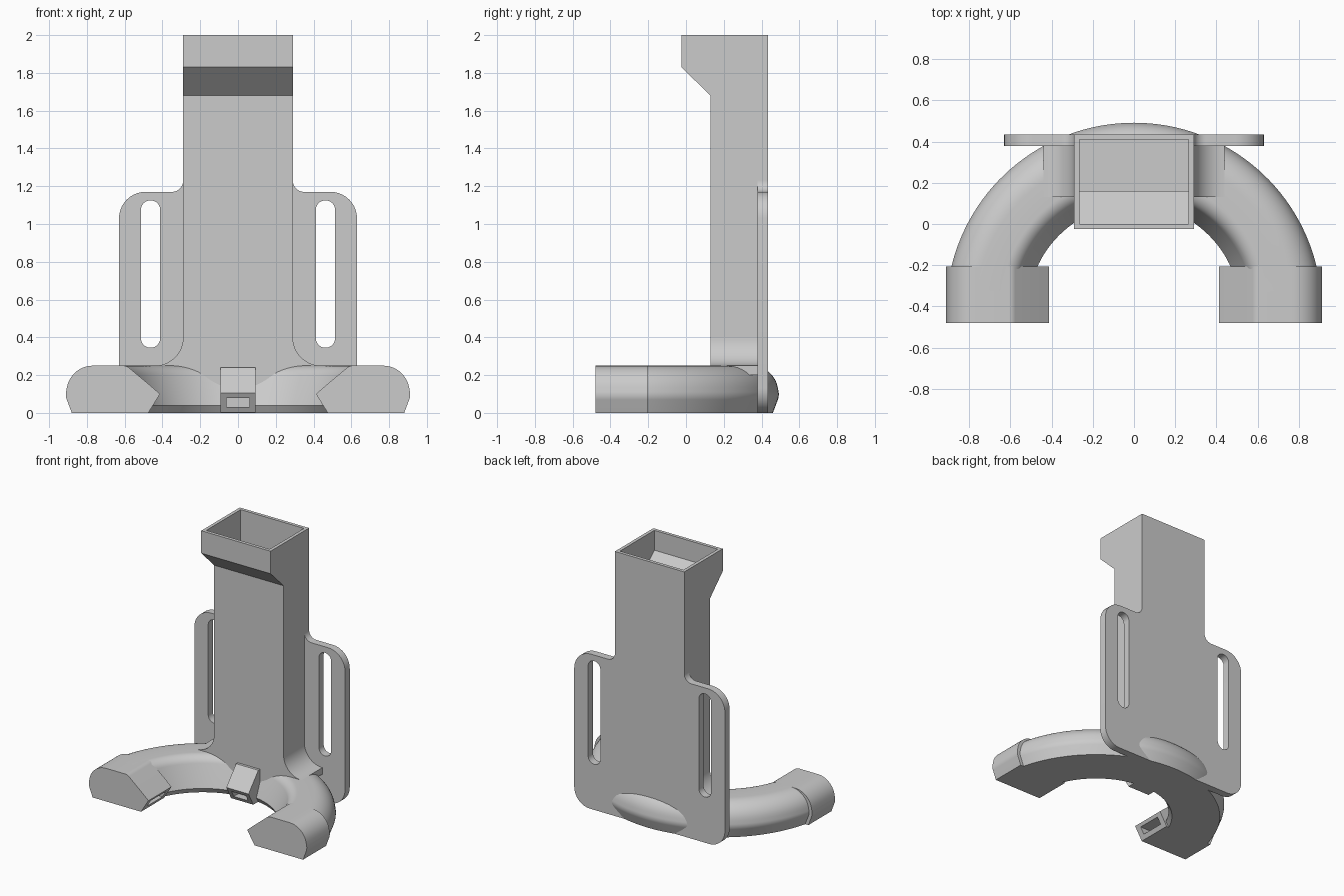
import bpy, bmesh
from math import cos, sin, tan, pi, radians
from mathutils import Vector

if "Cube" in bpy.data.objects:
    bpy.data.objects.remove(bpy.data.objects["Cube"], do_unlink=True)

grey = bpy.data.materials.new("light_grey")
grey.use_nodes = True
COLOUR = (0.6, 0.6, 0.6, 1)
grey.diffuse_color = COLOUR
grey.node_tree.nodes["Principled BSDF"].inputs["Base Color"].default_value = COLOUR

RING_Y = -0.42  # centre of the curved manifold


def rounded(corners, steps=10):
    """Polygon from (u, v, radius) corners, each replaced by a tangent arc."""
    out = []
    for i, (u, v, r) in enumerate(corners):
        p = Vector((u, v))
        if r == 0:
            out.append(p)
            continue
        a = (Vector(corners[i - 1][:2]) - p).normalized()
        b = (Vector(corners[(i + 1) % len(corners)][:2]) - p).normalized()
        half = a.angle(b) / 2
        centre = p + (a + b).normalized() * (r / sin(half))
        start = p + a * (r / tan(half)) - centre
        end = p + b * (r / tan(half)) - centre
        sweep = start.angle(end)
        for k in range(steps + 1):
            t = sweep * k / steps
            out.append(centre + (start * sin(sweep - t) + end * sin(t)) / sin(sweep))
    return out


def finish(name, bm):
    bmesh.ops.recalc_face_normals(bm, faces=bm.faces)
    mesh = bpy.data.meshes.new(name)
    bm.to_mesh(mesh)
    bm.free()
    mesh.materials.append(grey)
    obj = bpy.data.objects.new(name, mesh)
    bpy.context.collection.objects.link(obj)
    return obj


def loft(name, rings):
    """Skin a row of matching cross-sections and cap both ends."""
    bm = bmesh.new()
    rows = [[bm.verts.new(p) for p in ring] for ring in rings]
    n = len(rows[0])
    for a, b in zip(rows, rows[1:]):
        for i in range(n):
            j = (i + 1) % n
            bm.faces.new((a[i], a[j], b[j], b[i]))
    bm.faces.new(rows[0])
    bm.faces.new(rows[-1])
    return finish(name, bm)


def prism(name, outline, axis, lo, hi):
    """Extrude a 2D outline: (x, z) along y, or (y, z) along x."""
    place = (lambda u, v, d: (u, d, v)) if axis == "y" else (lambda u, v, d: (d, u, v))
    return loft(name, [[place(p[0], p[1], d) for p in outline] for d in (lo, hi)])


def cut(obj, *cutters):
    for c in cutters:
        c.hide_render = True
        mod = obj.modifiers.new("cut", "BOOLEAN")
        mod.operation, mod.solver, mod.object = "DIFFERENCE", "EXACT", c
    graph = bpy.context.evaluated_depsgraph_get()
    mesh = bpy.data.meshes.new_from_object(obj.evaluated_get(graph))
    obj.modifiers.clear()
    obj.data = mesh


def rect(u0, u1, v0, v1, r=0):
    return rounded([(u0, v0, r), (u1, v0, r), (u1, v1, r), (u0, v1, r)])


parts, cutters = [], []

# Duct cavity, open at the top
cavity = prism("cavity_cutter", [(0.16, 0.03), (0.41, 0.03), (0.41, 2.1), (0.0, 2.1),
                                 (0.0, 1.85), (0.16, 1.7)], "x", -0.265, 0.265)
cutters.append(cavity)

# Vertical duct with the overhanging inlet
duct = prism("duct", [(0.13, 0.004), (0.435, 0.004), (0.435, 2), (-0.025, 2),
                      (-0.025, 1.83), (0.13, 1.68)], "x", -0.29, 0.29)
cut(duct, cavity)
parts.append(duct)

# Mounting plate with two slots
half = [(0.63, 0, 0.13), (0.63, 1.17, 0.14), (0.29, 1.17, 0.06), (0.29, 1.25, 0)]
mirrored = [(-u, v, r) for u, v, r in reversed(half)]
plate = prism("mounting_plate", rounded(half + mirrored), "y", 0.378, 0.435)
slots = []
for s in (-1, 1):
    u = s * 0.463
    slots.append(prism("slot_cutter", rect(u - 0.051, u + 0.051, 0.345, 1.125, 0.0505), "y", 0.3, 0.5))
cut(plate, cavity, *slots)
cutters += slots
parts.append(plate)

# Curved manifold: cross-section in (radius, z), swept around the centre
dome = [(0.88, 0, 0), (0.914, 0.09, 0.08), (0.885, 0.25, 0.14)]
section = rounded(dome + [(0.6, 0.25, 0.08), (0.515, 0.04, 0), (0.54, 0, 0)])
sweep = []
for k in range(65):
    a = radians(8 + 164 * k / 64)
    sweep.append([(r * cos(a), RING_Y + r * sin(a), z) for r, z in section])
manifold = loft("curved_manifold", sweep)
cut(manifold, cavity)
parts.append(manifold)

# Concave gussets blending the duct into the manifold
for s in (-1, 1):
    curve = [(0.44 - 0.15 * cos(t), 0.4 - 0.15 * sin(t))
             for t in (pi / 2 * k / 12 for k in range(13))]
    outline = [(s * u, v) for u, v in [(0.28, 0.4)] + curve + [(0.44, 0.2), (0.28, 0.2)]]
    parts.append(prism("duct_gusset", outline, "y", 0.13, 0.4))

# End outlets with a pointed inner lip
lip = [(0.59, 0.25, 0.05), (0.468, 0.148, 0), (0.413, 0.1, 0), (0.475, 0, 0)]
for s, side in ((1, "left"), (-1, "right")):
    outline = [(s * p[0], p[1]) for p in rounded(dome + lip)]
    outlet = prism(side + "_outlet", outline, "y", -0.48, -0.205)
    slot = prism("outlet_cutter", rect(s * 0.3, s * 0.53, 0.03, 0.078), "y", -0.435, -0.25)
    cut(outlet, slot)
    cutters.append(slot)
    parts.append(outlet)

# Central nozzle
profile = [(0.57, 0.003), (0.57, 0.24), (0.53, 0.24), (0.413, 0.105), (0.47, 0.003)]
nozzle = prism("centre_nozzle", [(r + RING_Y, z) for r, z in profile], "x", -0.093, 0.093)
slot = prism("nozzle_cutter", rect(-0.1, 0.09, 0.03, 0.078), "x", -0.06, 0.06)
cut(nozzle, slot)
cutters.append(slot)
parts.append(nozzle)

for c in cutters:
    bpy.data.objects.remove(c, do_unlink=True)

# Smooth curved faces, keep hard edges
bpy.ops.object.select_all(action="DESELECT")
for p in parts:
    p.select_set(True)
bpy.context.view_layer.objects.active = parts[0]
bpy.ops.object.shade_smooth_by_angle(angle=radians(30))
